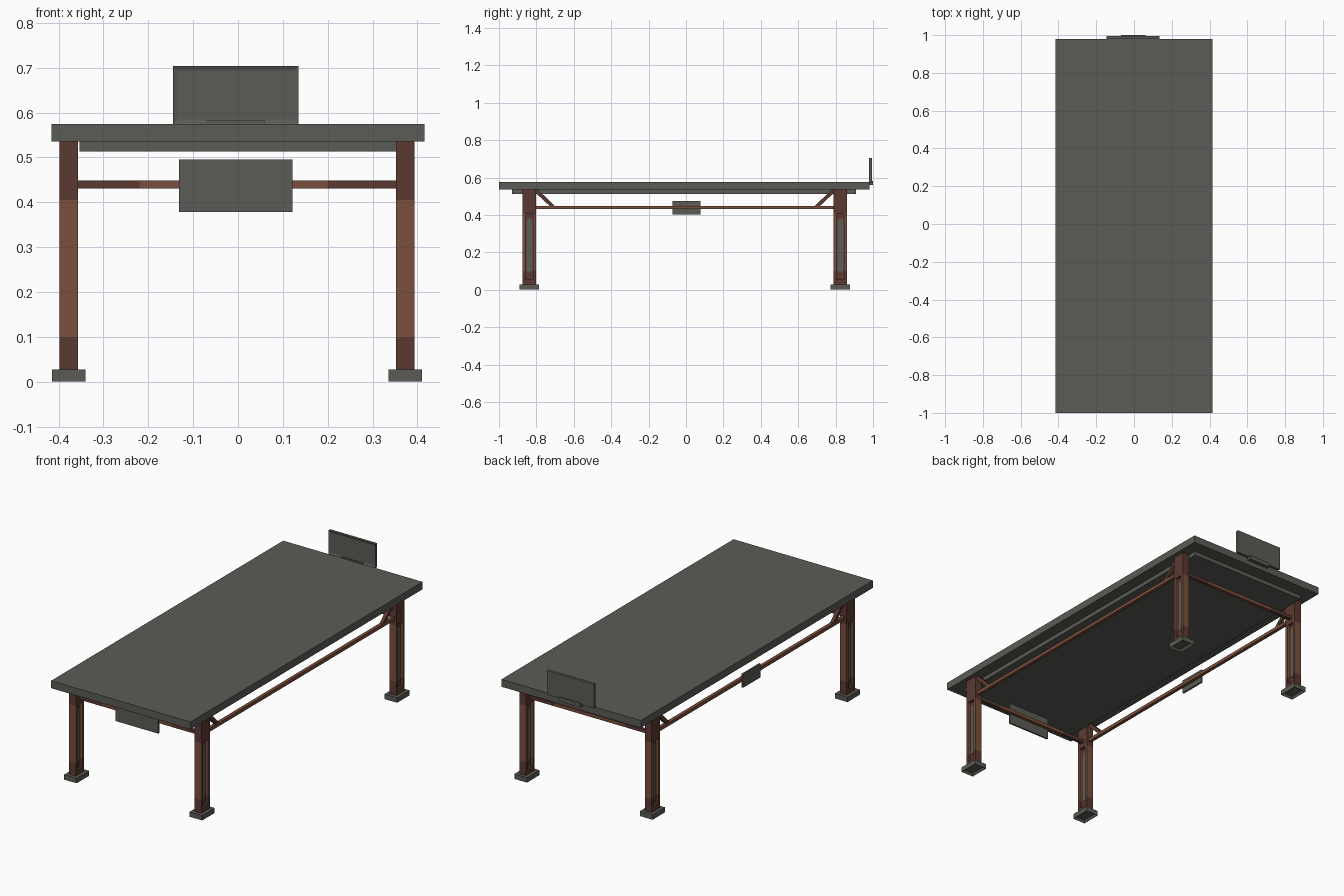
import bpy, bmesh, math
from mathutils import Vector

if "Cube" in bpy.data.objects:
    bpy.data.objects.remove(bpy.data.objects["Cube"])


def material(name, rgb):
    m = bpy.data.materials.new(name)
    m.diffuse_color = (*rgb, 1)
    m.use_nodes = True
    m.node_tree.nodes["Principled BSDF"].inputs["Base Color"].default_value = m.diffuse_color
    return m


GREY = material("weathered grey", (0.105, 0.105, 0.092))
RUST = material("rusty brown", (0.195, 0.078, 0.046))
DARK = material("dark rust", (0.105, 0.042, 0.032))


def finish(name, bm, mats):
    bmesh.ops.recalc_face_normals(bm, faces=bm.faces)
    me = bpy.data.meshes.new(name)
    bm.to_mesh(me)
    bm.free()
    for m in mats:
        me.materials.append(m)
    ob = bpy.data.objects.new(name, me)
    bpy.context.collection.objects.link(ob)
    return ob


def add_box(bm, x0, x1, y0, y1, z0, z1, mi=0):
    r = bmesh.ops.create_cube(bm, size=1)
    for v in r["verts"]:
        v.co = Vector(((x0 + x1) / 2 + v.co.x * (x1 - x0),
                       (y0 + y1) / 2 + v.co.y * (y1 - y0),
                       (z0 + z1) / 2 + v.co.z * (z1 - z0)))
        for f in v.link_faces:
            f.material_index = mi


def box(name, dims, mat):
    bm = bmesh.new()
    add_box(bm, *dims)
    return finish(name, bm, [mat])


def extrude_x(name, pts, x0, x1, mat):
    """Extrude a (y, z) outline along x."""
    bm = bmesh.new()
    f = bm.faces.new([bm.verts.new((x0, y, z)) for y, z in pts])
    r = bmesh.ops.extrude_face_region(bm, geom=[f])
    bmesh.ops.translate(bm, vec=(x1 - x0, 0, 0),
                        verts=[g for g in r["geom"] if isinstance(g, bmesh.types.BMVert)])
    return finish(name, bm, [mat])


def inset_box(name, dims, mat, direction, rim, depth):
    """Box with a recessed panel on the face pointing along direction."""
    bm = bmesh.new()
    add_box(bm, *dims)
    bm.normal_update()
    d = Vector(direction)
    face = max(bm.faces, key=lambda f: f.normal.dot(d))
    bmesh.ops.inset_region(bm, faces=[face], thickness=rim)
    bmesh.ops.translate(bm, vec=-d * depth, verts=face.verts)
    return finish(name, bm, [mat])


# Table top and the shallow frame below it
box("table_top", (-0.416, 0.416, -1.0, 0.98, 0.535, 0.575), GREY)
box("under_frame", (-0.353, 0.353, -0.93, 0.91, 0.513, 0.536), GREY)

# Legs: I-beams with solid heads, slotted side plates, hollow feet and braces
LEG_X = (-0.3775, 0.3725)
LEG_Y = (-0.838, 0.825)
for cx in LEG_X:
    for cy in LEG_Y:
        tag = ("left" if cx < 0 else "right") + ("_front" if cy < 0 else "_back")
        hx, hy = 0.0205, 0.036
        bm = bmesh.new()
        # flanges in rust bands, then web, head block and base block
        for s in (-1, 1):
            a, b = sorted((cy + s * hy, cy + s * 0.021))
            for z0, z1, mi in ((0.025, 0.10, 1), (0.10, 0.405, 0)):
                add_box(bm, cx - hx, cx + hx, a, b, z0, z1, mi)
        add_box(bm, cx - 0.006, cx + 0.006, cy - 0.022, cy + 0.022, 0.05, 0.41, 1)
        add_box(bm, cx - hx, cx + hx, cy - hy, cy + hy, 0.405, 0.536, 1)
        add_box(bm, cx - hx, cx + hx, cy - 0.021, cy + 0.021, 0.025, 0.055, 1)
        finish(tag + "_leg", bm, [RUST, DARK])

        pts = []
        for i in range(9):
            a = math.pi * i / 8
            pts.append((cy + 0.016 * math.cos(a), 0.365 + 0.016 * math.sin(a)))
        for i in range(9):
            a = math.pi + math.pi * i / 8
            pts.append((cy + 0.016 * math.cos(a), 0.11 + 0.016 * math.sin(a)))
        extrude_x(tag + "_slot_plate", pts, cx - 0.009, cx + 0.009, GREY)

        inset_box(tag + "_foot", (cx - 0.0375, cx + 0.0375, cy - 0.053, cy + 0.053, 0, 0.027),
                  GREY, (0, 0, -1), 0.014, 0.012)

        # diagonal brace from the leg head down to the side rail
        s = 1 if cy < 0 else -1
        e = cy + s * 0.034
        extrude_x(tag + "_brace",
                  [(e, 0.536), (e + s * 0.012, 0.536), (e + s * 0.105, 0.445), (e + s * 0.078, 0.445),
                   (e, 0.518)],
                  cx - 0.009, cx + 0.009, DARK)

# Rails between the legs
for cx, n in zip(LEG_X, ("left", "right")):
    box(n + "_rail", (cx - 0.009, cx + 0.009, -0.805, 0.792, 0.431, 0.449), RUST)
for cy, n in zip(LEG_Y, ("front", "back")):
    bm = bmesh.new()
    for x0, x1, mi in ((-0.36, -0.22, 1), (-0.22, 0.2, 0), (0.2, 0.355, 1)):
        add_box(bm, x0, x1, cy - 0.009, cy + 0.009, 0.431, 0.449, mi)
    finish(n + "_rail", bm, [RUST, DARK])

# Sign plates hung on the front rail and the left rail
box("front_plate", (-0.132, 0.122, -0.855, -0.846, 0.378, 0.495), GREY)
box("side_plate", (-0.396, -0.386, -0.072, 0.078, 0.402, 0.475), GREY)

# Upright board at the back edge with a sunk panel, plus its mounting tab
inset_box("back_board", (-0.145, 0.135, 0.979, 0.994, 0.574, 0.704), GREY, (0, -1, 0), 0.014, 0.004)
box("board_tab", (-0.07, 0.06, 0.978, 1.0, 0.56, 0.582), GREY)
